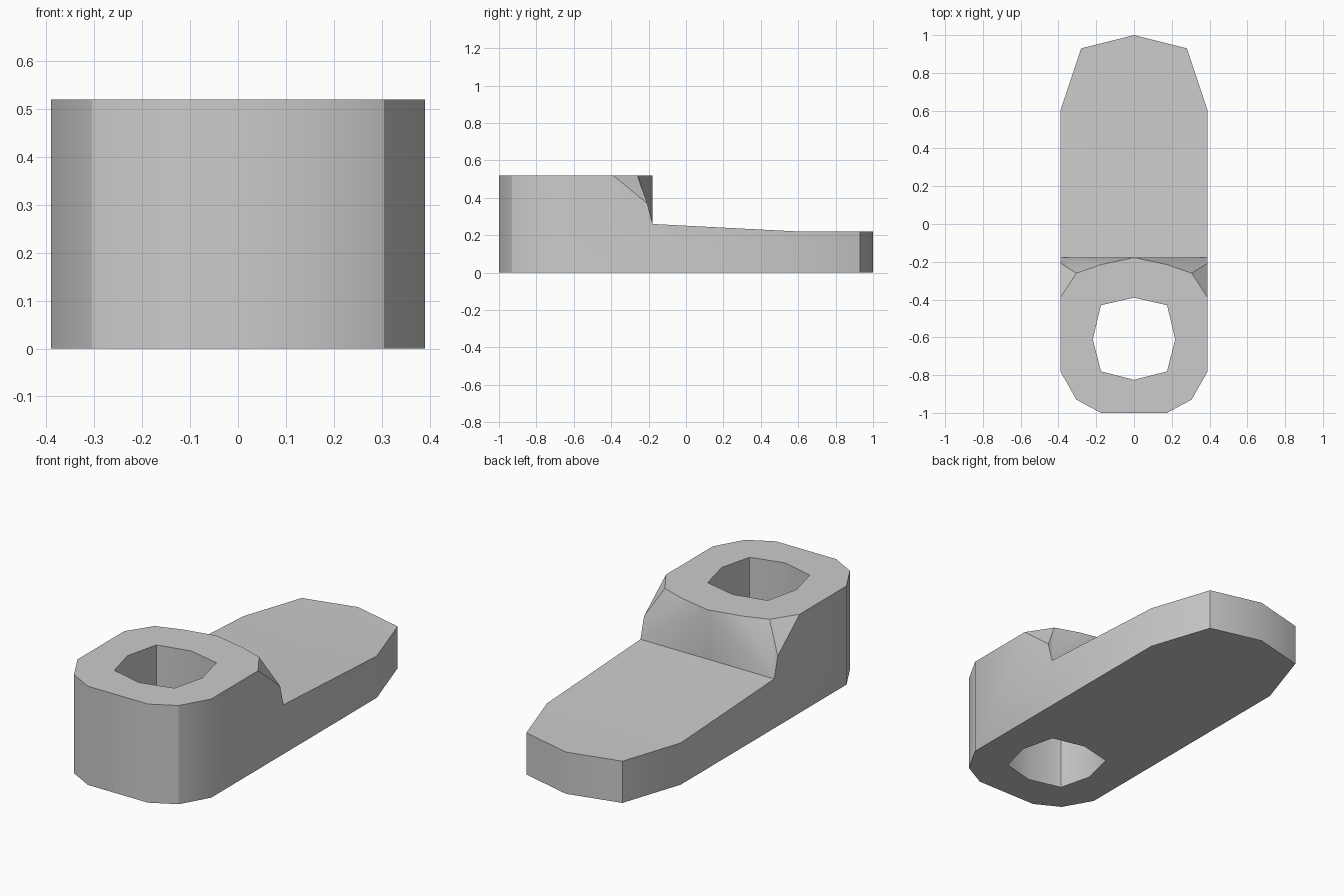
import bpy
import bmesh
from math import radians

cube = bpy.data.objects.get("Cube")
if cube:
    bpy.data.objects.remove(cube, do_unlink=True)

TOP, STEP, TIP = 0.52, 0.26, 0.22   # heights of boss, step foot and tongue tip
HALF, WALL = 0.39, -0.178           # half width, y of the step foot

# Plan outlines of the left half, listed from front to back
nose = [(0, -1), (0.175, -1), (0.305, -0.93), (HALF, -0.78)]
tip = [(HALF, 0.6), (0.28, 0.93), (0, 1)]
hole = [(0, -0.825), (0.175, -0.78), (0.218, -0.61), (0.175, -0.43), (0, -0.39)]
rim = [(HALF, -0.39), (0.305, -0.26), (0.175, -0.215), (0, WALL)]

bm = bmesh.new()
verts = {}


def vert(p):
    if p not in verts:
        verts[p] = bm.verts.new(p)
    return verts[p]


def face(points):
    bm.faces.new([vert(p) for p in points])


def at(plan, z):
    return [(x, y, z) for x, y in plan]


def wall(plan, z):
    for a, b in zip(plan, plan[1:]):
        face(at([a, b], 0) + at([b, a], z))


# Underside and boss top, both wrapped around the hole
face(at(nose + tip + hole[::-1], 0))
face(at(nose + rim + hole[::-1], TOP))

# Upright walls: nose, tongue tip and hole
wall(nose, TOP)
wall(tip, TIP)
wall(hole, TOP)

# Long side with the cut corner
foot, foot_mid = (HALF, WALL, STEP), (0, WALL, STEP)
cut = (HALF, -0.207, 0.37)
rim_top = at(rim, TOP)
face(at([nose[-1], tip[0]], 0) + [(*tip[0], TIP), foot, cut, rim_top[0], (*nose[-1], TOP)])

# Faceted step behind the boss
face([rim_top[0], cut, rim_top[1]])
face([cut, foot, rim_top[1]])
for a, b in zip(rim_top[1:], rim_top[2:]):
    face([a, foot, b])
face([rim_top[-1], foot, foot_mid])

# Sloping tongue and its level end
slope_end = (0, 0.6, TIP)
face([foot_mid, foot, (*tip[0], TIP), slope_end])
face([slope_end] + at(tip, TIP))

# Mirror to the right half
bmesh.ops.mirror(bm, geom=bm.verts[:] + bm.edges[:] + bm.faces[:],
                 axis='X', merge_dist=0.0005)
bmesh.ops.remove_doubles(bm, verts=bm.verts[:], dist=0.0005)
bmesh.ops.recalc_face_normals(bm, faces=bm.faces[:])

mesh = bpy.data.meshes.new("clamp_body")
bm.to_mesh(mesh)
bm.free()
body = bpy.data.objects.new("clamp_body", mesh)
bpy.context.collection.objects.link(body)

# Plain grey material
grey = bpy.data.materials.new("plain_grey")
grey.use_nodes = True
colour = (0.6, 0.6, 0.6, 1)
grey.diffuse_color = colour
grey.node_tree.nodes["Principled BSDF"].inputs["Base Color"].default_value = colour
mesh.materials.append(grey)

# Smooth shading with sharp corners kept
bpy.ops.object.select_all(action='DESELECT')
body.select_set(True)
bpy.context.view_layer.objects.active = body
bpy.ops.object.shade_smooth_by_angle(angle=radians(30))
